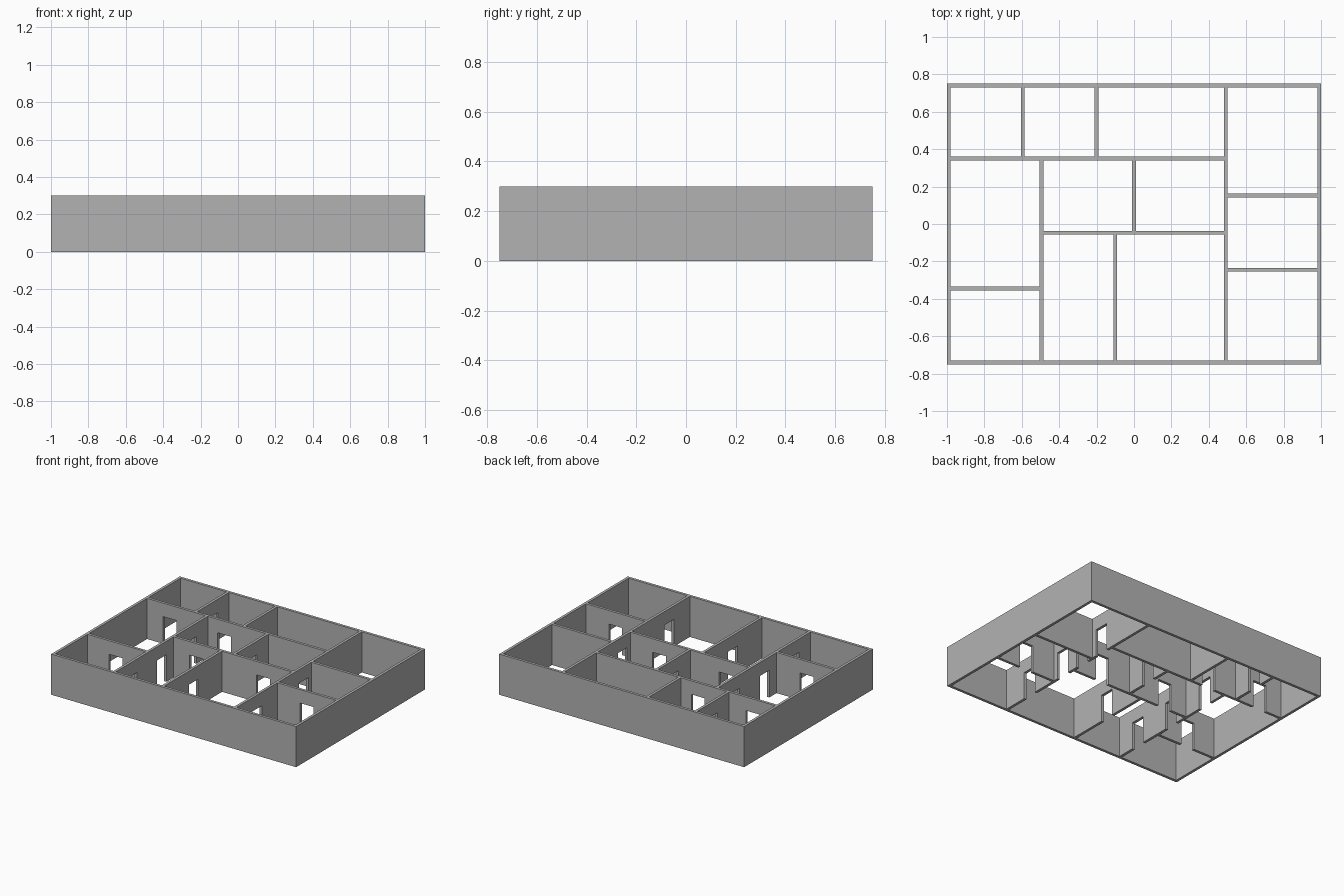
import bpy
import bmesh
from mathutils import Vector

cube = bpy.data.objects.get("Cube")
if cube:
    bpy.data.objects.remove(cube)

HEIGHT, THICK = 0.3, 0.02
DOOR_W, DOOR_H = 0.11, 0.2

plaster = bpy.data.materials.new("grey_plaster")
plaster.use_nodes = True
grey = (0.45, 0.45, 0.45, 1)
plaster.diffuse_color = grey
plaster.node_tree.nodes["Principled BSDF"].inputs["Base Color"].default_value = grey


def finish(bm, name):
    bmesh.ops.recalc_face_normals(bm, faces=bm.faces)
    mesh = bpy.data.meshes.new(name)
    bm.to_mesh(mesh)
    bm.free()
    mesh.materials.append(plaster)
    bpy.context.collection.objects.link(bpy.data.objects.new(name, mesh))


def outer_walls(name, half_x, half_y):
    """Closed ring of outside walls, open above and below."""
    bm = bmesh.new()
    corners = ((-1, -1), (1, -1), (1, 1), (-1, 1))
    rings = [[bm.verts.new((sx * (half_x - inset), sy * (half_y - inset), 0))
              for sx, sy in corners] for inset in (0, THICK)]
    outer, inner = rings
    for i in range(4):
        j = (i + 1) % 4
        bm.faces.new((outer[i], outer[j], inner[j], inner[i]))
    raised = bmesh.ops.extrude_face_region(bm, geom=bm.faces[:])
    verts = [v for v in raised["geom"] if isinstance(v, bmesh.types.BMVert)]
    bmesh.ops.translate(bm, verts=verts, vec=(0, 0, HEIGHT))
    finish(bm, name)


def partition(name, axis, at, start, end, doors=()):
    """Wall along x or y between two centre lines, with doorways notched out."""
    a, b = start + THICK / 2, end - THICK / 2
    profile = [(a, 0)]
    for d in sorted(doors):
        lo, hi = d - DOOR_W / 2, d + DOOR_W / 2
        profile += [(lo, 0), (lo, DOOR_H), (hi, DOOR_H), (hi, 0)]
    profile += [(b, 0), (b, HEIGHT), (a, HEIGHT)]
    side = at - THICK / 2
    bm = bmesh.new()
    face = bm.faces.new([bm.verts.new((s, side, z) if axis == "x" else (side, s, z))
                         for s, z in profile])
    push = Vector((0, THICK, 0)) if axis == "x" else Vector((THICK, 0, 0))
    pushed = bmesh.ops.extrude_face_region(bm, geom=[face])
    verts = [v for v in pushed["geom"] if isinstance(v, bmesh.types.BMVert)]
    bmesh.ops.translate(bm, verts=verts, vec=push)
    # The extruded region keeps its first face as the near side
    if not face.is_valid or len(face.link_loops if hasattr(face, "link_loops") else face.loops) == 0:
        bmesh.ops.holes_fill(bm, edges=bm.edges[:])
    finish(bm, name)


# Centre lines of the plan
WEST, EAST, SOUTH, NORTH = -0.99, 0.99, -0.74, 0.74
LEFT, RIGHT = -0.495, 0.49
BACK, MIDDLE = 0.35, -0.047

outer_walls("outer_walls", 1.0, 0.75)

# Walls running front to back
partition("east_wing_wall", "y", RIGHT, SOUTH, NORTH, (-0.49, -0.145, 0.055, 0.255))
partition("west_wing_wall", "y", LEFT, SOUTH, BACK, (-0.54, -0.195, 0.155))
partition("back_west_divider", "y", -0.595, BACK, NORTH, (0.55,))
partition("back_middle_divider", "y", -0.2, BACK, NORTH)
partition("middle_divider", "y", 0.0, MIDDLE, BACK, (0.155,))
partition("front_divider", "y", -0.1, SOUTH, MIDDLE, (-0.39,))

# Walls running side to side
partition("back_corridor_wall", "x", BACK, WEST, RIGHT, (-0.795, -0.35))
partition("middle_wall", "x", MIDDLE, LEFT, RIGHT, (-0.3, 0.245))
partition("west_room_wall", "x", -0.345, WEST, LEFT, (-0.75,))
partition("east_back_wall", "x", 0.152, RIGHT, EAST)
partition("east_front_wall", "x", -0.245, RIGHT, EAST, (0.74,))
